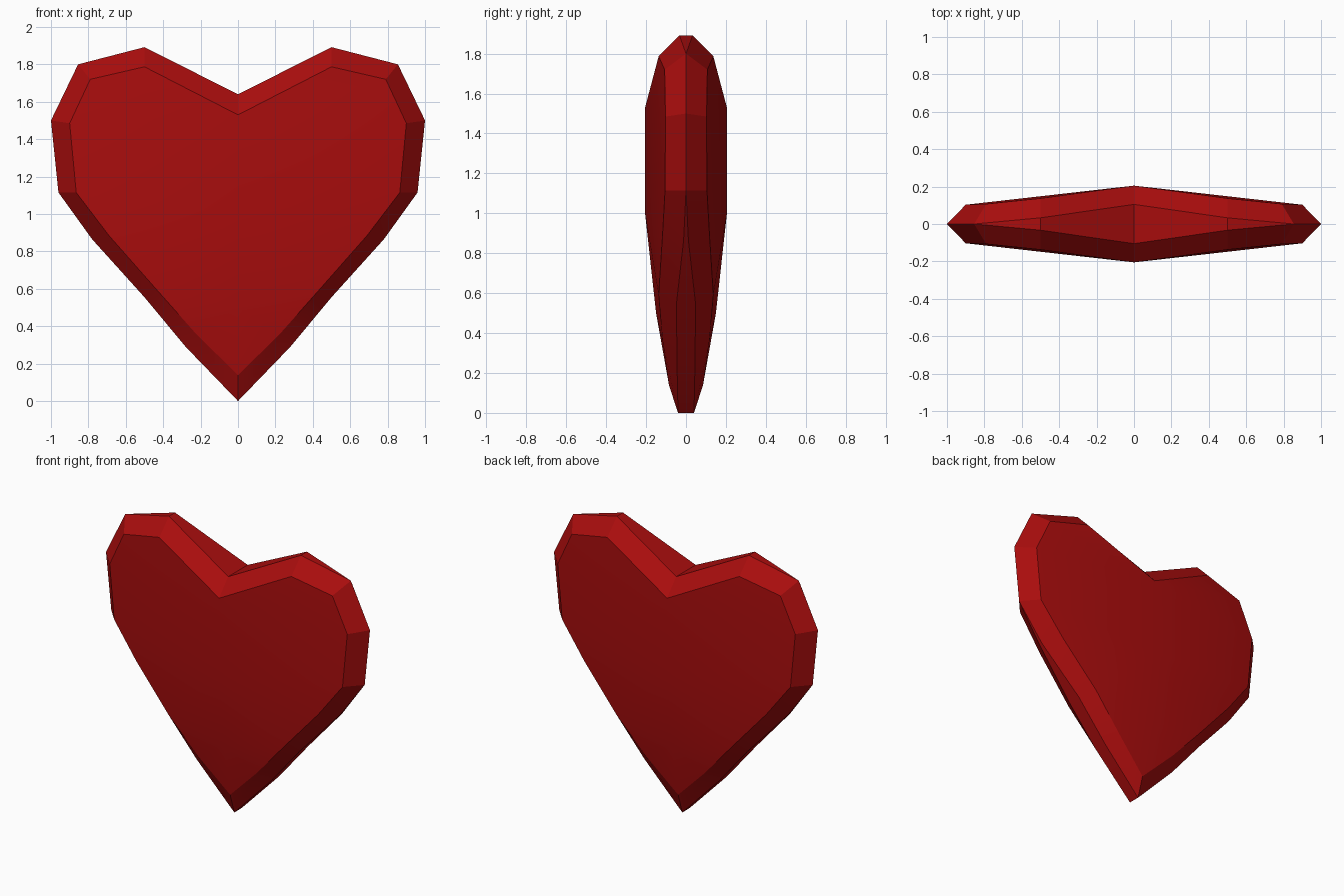
import bpy, bmesh

if "Cube" in bpy.data.objects:
    bpy.data.objects.remove(bpy.data.objects["Cube"])

# Right-half profiles, notch to bottom tip: (x, half thickness, z)
outer = [(0, .105, 1.64), (.5, .033, 1.892), (.855, 0, 1.80), (1, 0, 1.50), (.96, 0, 1.115),
         (.78, .012, .865), (.5, .047, .555), (.28, .046, .29), (0, .04, 0)]
inner = [(0, .205, 1.53), (.5, .137, 1.787), (.79, .107, 1.72), (.9, .103, 1.485), (.865, .105, 1.115),
         (.69, .118, .885), (.43, .137, .59), (.225, .117, .36), (0, .085, .138)]
ridge = [(0, .205, 1.0), (0, .15, .5)]

bm = bmesh.new()


def verts(points):
    return [bm.verts.new((x, -y, z)) for x, y, z in points]


o, n, c = verts(outer), verts(inner), verts(ridge)
# Mid-plane rim, sharing the outer vertex where the rim has no width
m = [v if v.co.y == 0 else bm.verts.new((v.co.x, 0, v.co.z)) for v in o]


def face(*vs):
    vs = list(dict.fromkeys(vs))
    if len(vs) > 2:
        bm.faces.new(vs)


# Bevelled border and narrow rim
for i in range(len(o) - 1):
    face(n[i], n[i + 1], o[i + 1], o[i])
    face(o[i], o[i + 1], m[i + 1], m[i])

# Gently ridged face
face(n[0], n[3], n[2], n[1])
face(n[0], c[0], n[4], n[3])
face(c[0], n[5], n[4])
face(c[0], c[1], n[6], n[5])
face(c[1], n[8], n[7], n[6])
bmesh.ops.recalc_face_normals(bm, faces=bm.faces)
if sum(f.normal.y * f.calc_area() for f in bm.faces) > 0:
    bmesh.ops.reverse_faces(bm, faces=bm.faces)

mesh = bpy.data.meshes.new("heart")
bm.to_mesh(mesh)
bm.free()
heart = bpy.data.objects.new("heart", mesh)
bpy.context.collection.objects.link(heart)

# Mirror to the left half and the back
mirror = heart.modifiers.new("mirror", 'MIRROR')
mirror.use_axis = (True, True, False)
mirror.merge_threshold = .001

red = bpy.data.materials.new("red")
red.diffuse_color = (.4, .004, .004, 1)
red.use_nodes = True
red.node_tree.nodes["Principled BSDF"].inputs["Base Color"].default_value = red.diffuse_color
mesh.materials.append(red)

bpy.context.view_layer.objects.active = heart
heart.select_set(True)
bpy.ops.object.modifier_apply(modifier="mirror")
bpy.ops.object.shade_smooth_by_angle(angle=.3)
